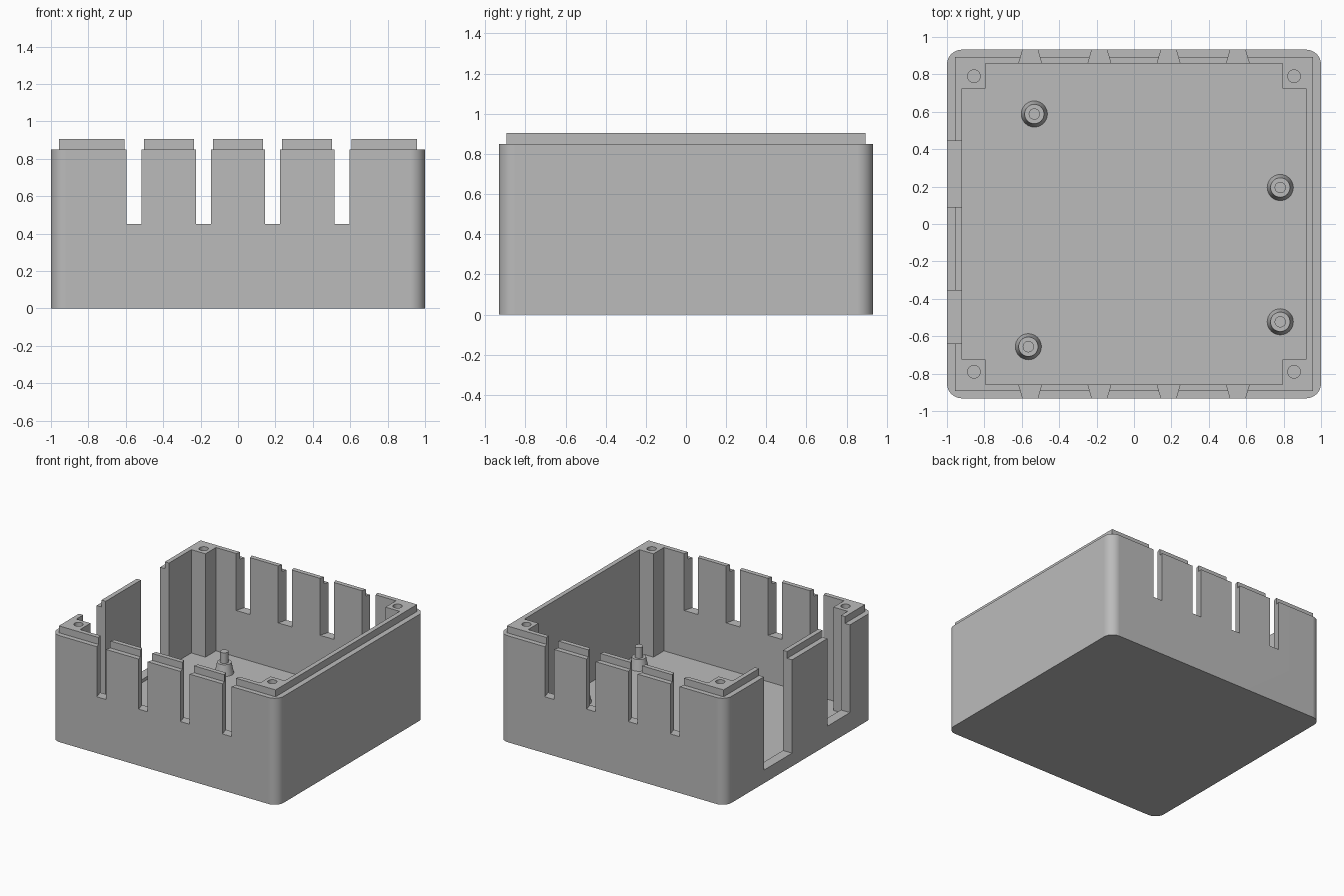
import bpy, bmesh
from math import sin, cos, pi

cube = bpy.data.objects.get("Cube")
if cube:
    bpy.data.objects.remove(cube, do_unlink=True)

HX, HY = 1.0, 0.932          # outer half sizes
IX, IY = 0.92, 0.857         # inner wall half sizes
RIM, LIP, FLOOR = 0.85, 0.905, 0.08

grey = bpy.data.materials.new("plain grey")
grey.use_nodes = True
colour = (0.5, 0.5, 0.5, 1)
grey.diffuse_color = colour
grey.node_tree.nodes["Principled BSDF"].inputs["Base Color"].default_value = colour


def prism(bm, outline, z0, z1):
    """Extrude a counter-clockwise outline from z0 to z1."""
    low = [bm.verts.new((x, y, z0)) for x, y in outline]
    high = [bm.verts.new((x, y, z1)) for x, y in outline]
    bm.faces.new(low[::-1])
    bm.faces.new(high)
    n = len(low)
    for i in range(n):
        j = (i + 1) % n
        bm.faces.new((low[i], low[j], high[j], high[i]))


def rect(x0, x1, y0, y1):
    return [(x0, y0), (x1, y0), (x1, y1), (x0, y1)]


def circle(x, y, r, n=32):
    return [(x + r * cos(2 * pi * i / n), y + r * sin(2 * pi * i / n)) for i in range(n)]


def rounded_rect(hx, hy, r, steps=12):
    pts = []
    for k, (sx, sy) in enumerate([(1, 1), (-1, 1), (-1, -1), (1, -1)]):
        for i in range(steps + 1):
            a = (k + i / steps) * pi / 2
            pts.append((sx * (hx - r) + r * cos(a), sy * (hy - r) + r * sin(a)))
    return pts


def make(name, solids):
    """Make an object from a list of (outline, z0, z1) solids."""
    bm = bmesh.new()
    for outline, z0, z1 in solids:
        prism(bm, outline, z0, z1)
    bmesh.ops.recalc_face_normals(bm, faces=bm.faces)
    mesh = bpy.data.meshes.new(name)
    bm.to_mesh(mesh)
    bm.free()
    mesh.materials.append(grey)
    obj = bpy.data.objects.new(name, mesh)
    bpy.context.collection.objects.link(obj)
    return obj


def smooth(obj):
    bpy.ops.object.select_all(action='DESELECT')
    obj.select_set(True)
    bpy.context.view_layer.objects.active = obj
    bpy.ops.object.shade_smooth_by_angle(angle=pi / 6)


# Solid case body and the stepped lip on top
case = make("case", [(rounded_rect(HX, HY, 0.08), 0, RIM)])
lip = make("lip_block", [(rect(-0.957, 0.957, -0.893, 0.893), 0.4, LIP)])

# Cavity leaves a square screw post in every corner
PX, PY = 0.795, 0.725
quarter = [(IX, PY), (PX, PY), (PX, IY)]
cross = (quarter + [(-x, y) for x, y in quarter[::-1]]
         + [(-x, -y) for x, y in quarter] + [(x, -y) for x, y in quarter[::-1]])
cavity = make("cavity_cutter", [(cross, FLOOR, 1.2)])

# Cable slots flare towards the inside, on the front and the back
cuts = []
for x in (-0.555, -0.185, 0.185, 0.555):
    wide, narrow = 0.066, 0.034
    back = [(x - wide, 0.842), (x + wide, 0.842), (x + narrow, 0.952), (x - narrow, 0.952)]
    cuts.append((back, 0.45, 1.1))
    cuts.append(([(px, -py) for px, py in back[::-1]], 0.45, 1.1))

# Two tall openings in one side wall
cuts.append((rect(-1.1, -0.9, 0.09, 0.445), 0.105, 1.1))
cuts.append((rect(-1.1, -0.9, -0.64, -0.355), 0.15, 1.1))

# Screw holes in the corner posts
for sx in (-1, 1):
    for sy in (-1, 1):
        cuts.append((circle(sx * 0.856, sy * 0.79, 0.034), 0.4, 1.1))
openings = make("opening_cutter", cuts)

# Combine the case
for tool, mode in ((lip, 'UNION'), (cavity, 'DIFFERENCE'), (openings, 'DIFFERENCE')):
    mod = case.modifiers.new(tool.name, 'BOOLEAN')
    mod.operation = mode
    mod.solver = 'EXACT'
    mod.object = tool
graph = bpy.context.evaluated_depsgraph_get()
graph.update()
result = bpy.data.meshes.new_from_object(case.evaluated_get(graph))
case.modifiers.clear()
case.data = result
for tool in (lip, cavity, openings):
    bpy.data.objects.remove(tool, do_unlink=True)
smooth(case)
weighted = case.modifiers.new("even_shading", 'WEIGHTED_NORMAL')
weighted.keep_sharp = True

# Standoffs: a tapered foot with a locating pin
feet = {"back_right": (-0.533, 0.588), "back_left": (0.782, 0.195),
        "front_left": (0.782, -0.523), "front_right": (-0.565, -0.656)}
for name, (x, y) in feet.items():
    bm = bmesh.new()
    rings = [(0.072, FLOOR - 0.01), (0.052, 0.165), (0.03, 0.165), (0.03, 0.25)]
    loops = [[bm.verts.new((px, py, z)) for px, py in circle(x, y, r)] for r, z in rings]
    for a, b in zip(loops, loops[1:]):
        for i in range(len(a)):
            j = (i + 1) % len(a)
            bm.faces.new((a[i], a[j], b[j], b[i]))
    bm.faces.new(loops[0][::-1])
    bm.faces.new(loops[-1])
    mesh = bpy.data.meshes.new(name + "_standoff")
    bm.to_mesh(mesh)
    bm.free()
    mesh.materials.append(grey)
    standoff = bpy.data.objects.new(name + "_standoff", mesh)
    bpy.context.collection.objects.link(standoff)
    smooth(standoff)
